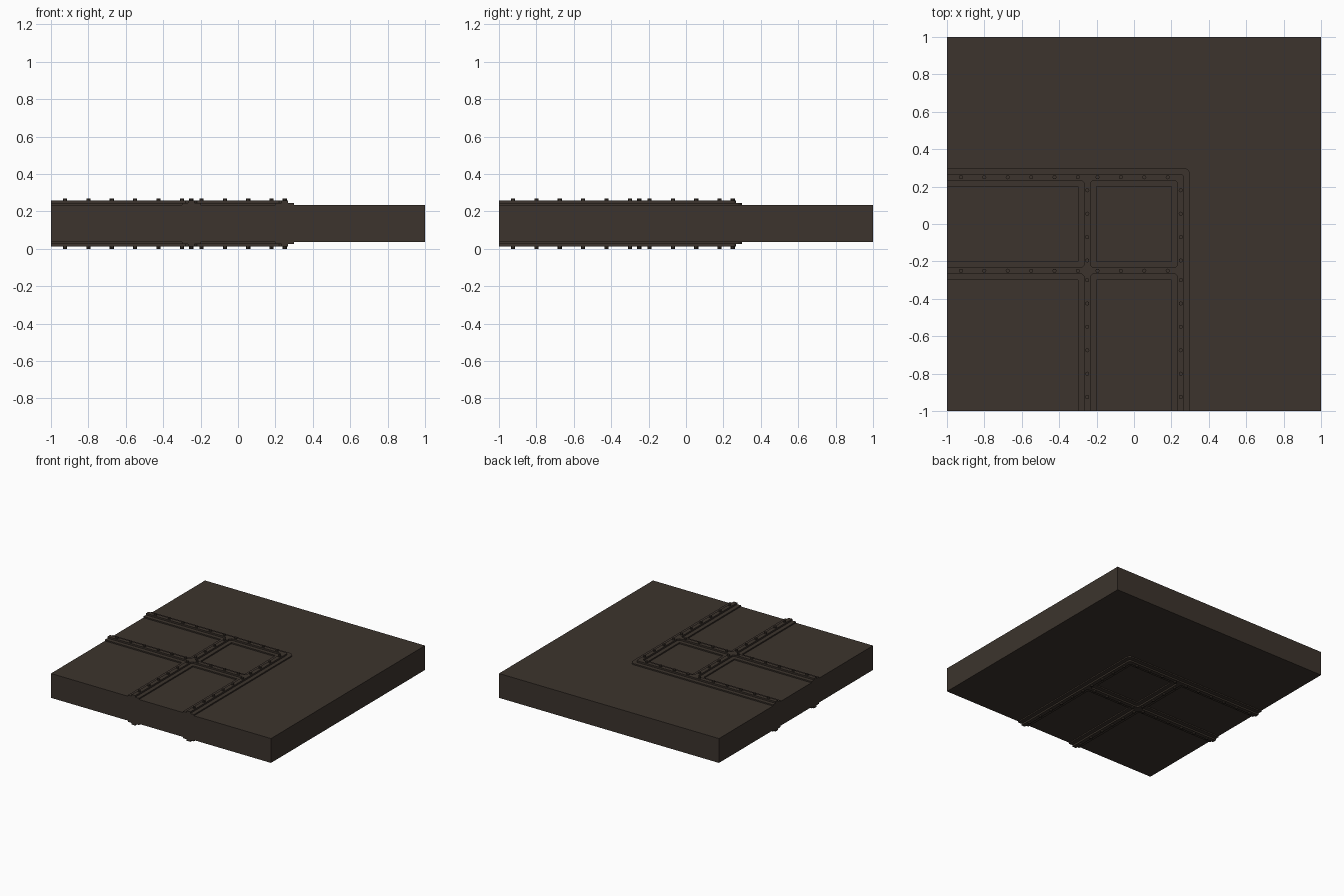
import bpy, bmesh
from mathutils import Matrix

if "Cube" in bpy.data.objects:
    bpy.data.objects.remove(bpy.data.objects["Cube"])

MID = 0.135  # mid-height of the model; both faces mirror about it

mat = bpy.data.materials.new("dark brown")
mat.diffuse_color = (0.045, 0.034, 0.026, 1)
mat.use_nodes = True
mat.node_tree.nodes["Principled BSDF"].inputs["Base Color"].default_value = mat.diffuse_color


def finish(name, bm, mirror=True):
    bmesh.ops.recalc_face_normals(bm, faces=bm.faces)
    me = bpy.data.meshes.new(name)
    bm.to_mesh(me)
    bm.free()
    me.materials.append(mat)
    ob = bpy.data.objects.new(name, me)
    bpy.context.collection.objects.link(ob)
    ob.location.z = MID
    if mirror:
        m = ob.modifiers.new("both sides", 'MIRROR')
        m.use_axis = (False, False, True)
        m.use_mirror_merge = False
    return ob


def lattice(name, w, z0, z1, outer_r, inner_r):
    """Crossing strips of half-width w, made from a grid of cells."""
    c = [-1, -0.25 - w, -0.25 + w, 0.25 - w, 0.25 + w]
    bm = bmesh.new()
    v = [[bm.verts.new((x, y, z0)) for y in c] for x in c]
    for i in range(4):
        for j in range(4):
            if i % 2 or j % 2:
                bm.faces.new((v[i][j], v[i + 1][j], v[i + 1][j + 1], v[i][j + 1]))
    for vert in [p for p in bm.verts if not p.link_faces]:
        bm.verts.remove(vert)
    # round the outer corner and small fillets at the crossings
    corners = [(4, 4, -1, -1, outer_r)]
    out = bm.verts
    ret = bmesh.ops.extrude_face_region(bm, geom=bm.faces[:])
    up = [g for g in ret["geom"] if isinstance(g, bmesh.types.BMVert)]
    bmesh.ops.translate(bm, verts=up, vec=(0, 0, z1 - z0))
    hi = 0.25 + w
    e = [e for e in bm.edges
         if all(abs(q.co.x - hi) < 1e-4 and abs(q.co.y - hi) < 1e-4 for q in e.verts)]
    bmesh.ops.bevel(bm, geom=e, offset=outer_r, segments=4, profile=0.5, affect='EDGES')
    # triangular gussets in the inside corners of every opening
    if inner_r:
        for i in (0, 2):
            for j in (0, 2):
                for a, sx in ((i, 1), (i + 1, -1)):
                    for b, sy in ((j, 1), (j + 1, -1)):
                        if a == 0 or b == 0:
                            continue
                        x, y = c[a], c[b]
                        pts = [(x, y), (x + sx * inner_r, y), (x, y + sy * inner_r)]
                        lo = [bm.verts.new((*p, z0)) for p in pts]
                        top = [bm.verts.new((*p, z1)) for p in pts]
                        bm.faces.new(lo)
                        bm.faces.new(top)
                        for k in range(3):
                            n = (k + 1) % 3
                            bm.faces.new((lo[k], lo[n], top[n], top[k]))
    return finish(name, bm)


# main slab
bm = bmesh.new()
bmesh.ops.create_cube(bm, size=1, matrix=Matrix.Diagonal((2, 2, 0.2, 1)))
finish("slab", bm, mirror=False)

# wide base strips and narrow raised strips
lattice("base_strips", 0.05, 0.095, 0.11, 0.035, 0)
lattice("raised_strips", 0.0165, 0.105, 0.123, 0.015, 0.014)

# rivets along every strip
spots = [-0.925 + 0.125 * k for k in range(6)] + [-0.195 + 0.125 * k for k in range(4)]
bm = bmesh.new()
for s in (-0.25, 0.25):
    for t in spots:
        for x, y in ((t, s), (s, t)):
            bmesh.ops.create_cone(bm, cap_ends=True, segments=8, radius1=0.011, radius2=0.011,
                                  depth=0.017, matrix=Matrix.Translation((x, y, 0.1265)))
finish("rivets", bm)
